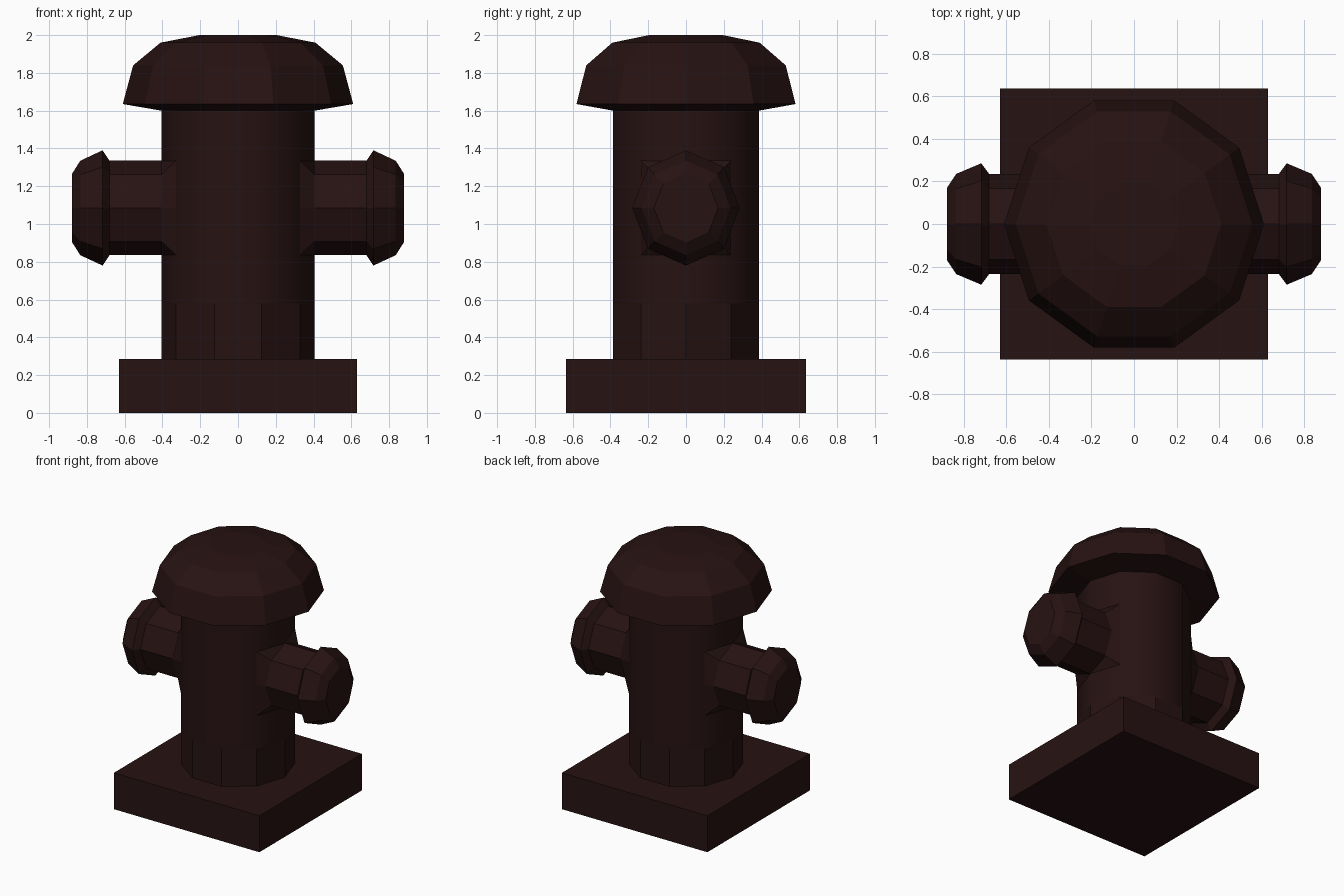
import bpy, bmesh
from math import cos, sin, pi

if "Cube" in bpy.data.objects:
    bpy.data.objects.remove(bpy.data.objects["Cube"])

paint = bpy.data.materials.new("dark_red_paint")
paint.diffuse_color = (0.020, 0.006, 0.006, 1)
paint.use_nodes = True
paint.node_tree.nodes["Principled BSDF"].inputs["Base Color"].default_value = paint.diffuse_color


def loft(name, rings, cap_start=True, cap_end=True, smooth_from=None):
    """Bridge equal-length closed rings; bands from smooth_from on are smooth."""
    bm = bmesh.new()
    loops = [[bm.verts.new(p) for p in ring] for ring in rings]
    n = len(rings[0])
    for band, (a, b) in enumerate(zip(loops, loops[1:])):
        for i in range(n):
            j = (i + 1) % n
            face = bm.faces.new((a[i], a[j], b[j], b[i]))
            face.smooth = smooth_from is not None and band >= smooth_from
    if cap_start:
        bm.faces.new(loops[0][::-1])
    if cap_end:
        bm.faces.new(loops[-1])
    bmesh.ops.recalc_face_normals(bm, faces=bm.faces[:])
    mesh = bpy.data.meshes.new(name)
    bm.to_mesh(mesh)
    bm.free()
    mesh.materials.append(paint)
    obj = bpy.data.objects.new(name, mesh)
    bpy.context.collection.objects.link(obj)
    return obj


def decagon(r, z):
    return [(r * cos(i * pi / 5), r * sin(i * pi / 5), z) for i in range(10)]


# Square base slab
bpy.ops.mesh.primitive_cube_add(size=1, location=(0, 0, 0.1425))
base = bpy.context.object
base.name = "base"
base.scale = (1.26, 1.27, 0.285)
base.data.materials.append(paint)

# Ten-sided barrel, faceted at the foot and smooth above
R = 0.405
loft("barrel", [decagon(R, z) for z in (0.285, 0.58, 0.83, 1.085, 1.335, 1.6)],
     smooth_from=1)

# Domed bonnet with overhanging rim
bonnet_profile = [(R, 1.6), (0.61, 1.635), (0.555, 1.84), (0.41, 1.96), (0.205, 2.0)]
loft("bonnet", [decagon(r, z) for r, z in bonnet_profile], cap_start=False)

# Side outlets: octagonal pipe growing from the barrel wall, ending in a plug
ZC = 1.085
pipe_profile = [(0.405, 0.235, 0.25), (0.68, 0.235, 0.25), (0.717, 0.285, 0.305),
                (0.835, 0.235, 0.25), (0.878, 0.17, 0.182)]


def octagon(side, x, ry, rz):
    return [(side * x, ry * cos(i * pi / 4), ZC + rz * sin(i * pi / 4)) for i in range(8)]


def wall_ring(side):
    # Rectangle folded around the barrel corner, ordered like octagon()
    x, y = R * cos(pi / 5), R * sin(pi / 5)
    signs = [(1, 0), (1, 1), (0, 1), (-1, 1), (-1, 0), (-1, -1), (0, -1), (1, -1)]
    return [(side * (x if sy else R - 0.001), sy * y, ZC + sz * 0.25) for sy, sz in signs]


for label, side in (("left", -1), ("right", 1)):
    rings = [wall_ring(side)] + [octagon(side, *p) for p in pipe_profile]
    loft(label + "_outlet", rings, cap_start=False)
